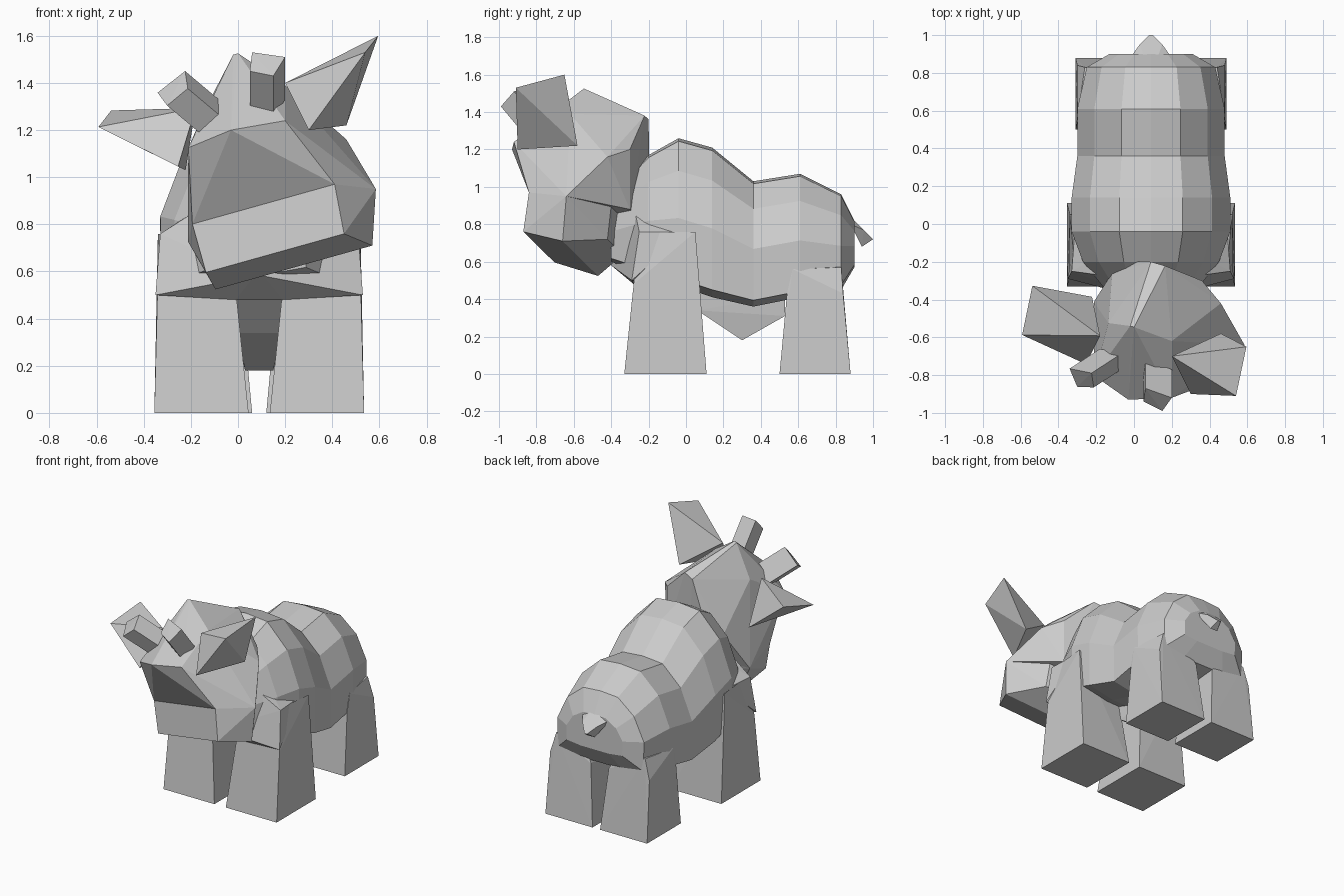
import bpy
import bmesh
from mathutils import Vector

if "Cube" in bpy.data.objects:
    bpy.data.objects.remove(bpy.data.objects["Cube"])

# Symmetry planes: the body is upright, the head is rolled and turned
BODY_NORMAL, BODY_OFFSET = Vector((1, 0, 0)), 0.09
HEAD_NORMAL, HEAD_OFFSET = Vector((0.93, -0.265, 0.26)).normalized(), 0.53

COLOUR = (0.6, 0.6, 0.6, 1)
grey = bpy.data.materials.new("plain_grey")
grey.use_nodes = True
grey.diffuse_color = COLOUR
grey.node_tree.nodes["Principled BSDF"].inputs["Base Color"].default_value = COLOUR


def finish(name, bm):
    """Turn a bmesh into a flat shaded grey object."""
    bmesh.ops.recalc_face_normals(bm, faces=bm.faces)
    mesh = bpy.data.meshes.new(name)
    bm.to_mesh(mesh)
    bm.free()
    mesh.materials.append(grey)
    part = bpy.data.objects.new(name, mesh)
    bpy.context.collection.objects.link(part)


def faceted(name, points):
    """Solid faceted block wrapped around a few corner points."""
    bm = bmesh.new()
    for point in points:
        bm.verts.new(point)
    bmesh.ops.convex_hull(bm, input=bm.verts)
    loose = [vert for vert in bm.verts if not vert.link_faces]
    bmesh.ops.delete(bm, geom=loose, context="VERTS")
    finish(name, bm)


def reflect(points, normal, offset):
    """Copies of the points on the other side of a symmetry plane."""
    vectors = [Vector(point) for point in points]
    return [v - 2 * (v.dot(normal) - offset) * normal for v in vectors]


def body_pair(name, points):
    """The same block on the left and right of the body."""
    left = [(x + BODY_OFFSET, y, z) for x, y, z in points]
    faceted("left_" + name, left)
    faceted("right_" + name, reflect(left, BODY_NORMAL, BODY_OFFSET))


def body_whole(name, points):
    """One block spanning the midline of the body."""
    left = [(x + BODY_OFFSET, y, z) for x, y, z in points]
    faceted(name, left + reflect(left, BODY_NORMAL, BODY_OFFSET))


def head_pair(name, points):
    """The same block on the left and right of the tilted head."""
    faceted("left_" + name, points)
    faceted("right_" + name, reflect(points, HEAD_NORMAL, HEAD_OFFSET))


def head_whole(name, points):
    """One block spanning the midline of the tilted head."""
    faceted(name, points + reflect(points, HEAD_NORMAL, HEAD_OFFSET))


def loft(name, rings, half):
    """Skin over rings of y, top, bottom, half width, sharing one half outline."""
    outline = [(0, 1)] + half + [(-x, rise) for x, rise in reversed(half)]
    bm = bmesh.new()
    loops = []
    for y, top, bottom, width in rings:
        loops.append([bm.verts.new((BODY_OFFSET + width * x, y, bottom + (top - bottom) * rise))
                      for x, rise in outline])
    for near, far in zip(loops, loops[1:]):
        for i in range(len(outline)):
            bm.faces.new((near[i - 1], near[i], far[i], far[i - 1]))
    bm.faces.new(loops[0])
    bm.faces.new(loops[-1])
    finish(name, bm)


def leg_corners(inner, outer, front, back, height, inset):
    """Tapered leg block: a foot rectangle and a narrower top rectangle."""
    foot = [(x, y, 0) for x in (inner, outer) for y in (front, back)]
    top = [(x, y, height) for x in (inner + inset, outer - inset / 4)
           for y in (front + inset, back - inset)]
    return foot + top


# Body from neck over the shoulder hump to the rump: sloping back, upright flanks
loft("body", [(-0.4, 0.95, 0.6, 0.2), (-0.2, 1.17, 0.52, 0.36), (-0.04, 1.26, 0.47, 0.42),
              (0.14, 1.21, 0.41, 0.42), (0.36, 1.03, 0.36, 0.39), (0.61, 1.07, 0.41, 0.39),
              (0.83, 0.96, 0.45, 0.34), (0.9, 0.82, 0.57, 0.22)],
     [(0.4, 0.98), (0.77, 0.78), (1, 0.46), (0.99, 0.05), (0.5, 0)])

# Legs with shoulders and haunches running up into the body
shoulder = [(0.43, 0.05, 0.76), (0.4, -0.25, 0.76)]
haunch = [(0.39, 0.57, 0.56), (0.35, 0.83, 0.57), (0.15, 0.8, 0.6)]
body_pair("front_leg", leg_corners(0.045, 0.445, -0.33, 0.11, 0.48, 0.05) + shoulder)
body_pair("rear_leg", leg_corners(0.03, 0.4, 0.5, 0.88, 0.43, 0.04) + haunch)

# Chest overhanging the front legs
body_whole("chest", [(0.44, -0.29, 0.5), (0.1, -0.28, 0.48), (0.02, -0.4, 0.58),
                     (0.42, -0.25, 0.76), (0.33, -0.2, 0.82), (0.2, -0.28, 0.9),
                     (0.4, 0, 0.76), (0.1, -0.05, 0.48)])

# Belly wedge and tail
body_whole("belly_wedge", [(0.09, 0.06, 0.34), (0.09, 0.53, 0.31), (0.06, 0.3, 0.18),
                           (0.1, -0.1, 0.5), (0.1, 0.53, 0.42)])
body_whole("tail", [(0.11, 0.88, 0.8), (0.06, 0.95, 0.77), (0.01, 1, 0.72), (0.03, 0.94, 0.68),
                    (0.03, 0.87, 0.85)])

# Head: brow, cheek and jaw corners of one half, reflected to the other
brow, mouth, cheek = (0.2, -0.92, 1.24), (0.41, -0.84, 0.97), (0.585, -0.64, 0.95)
head_whole("skull", [brow, mouth, cheek, (-0.02, -0.54, 1.52), (0.09, -0.2, 1.36),
                     (-0.03, -0.93, 1.2), (0.2, -0.62, 1.39), (0.46, -0.42, 1.16),
                     (0.36, -0.3, 1.2), (0.36, -0.3, 0.88)])
head_whole("muzzle", [mouth, cheek, (0.45, -0.87, 0.76), (0.57, -0.66, 0.71),
                      (0.42, -0.42, 0.72), (0.4, -0.4, 0.9)])

# Ears: broad flared edge narrowing toward the head
head_pair("ear", [(0.595, -0.65, 1.6), (0.54, -0.91, 1.53), (0.46, -0.58, 1.22),
                  (0.3, -0.9, 1.2), (0.2, -0.7, 1.4)])

# Horns: a square tip extruded back into the brow
tip = [(0.06, -0.87, 1.53), (0.2, -0.92, 1.51), (0.15, -0.99, 1.43), (0.05, -0.94, 1.45)]
head_pair("horn", tip + [(x, y + 0.15, z - 0.18) for x, y, z in tip])
